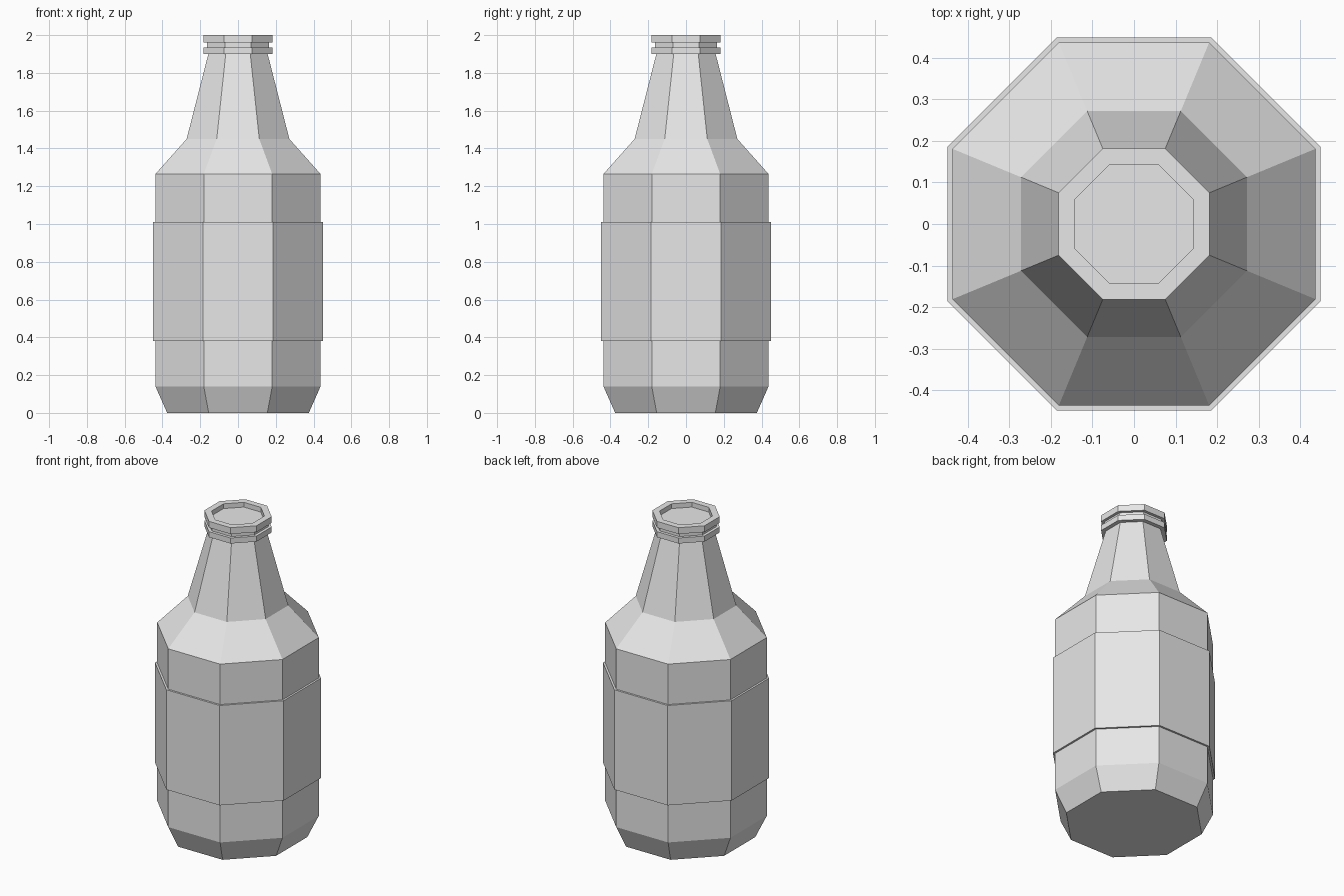
import bpy, bmesh, math

SIDES = 8

cube = bpy.data.objects.get("Cube")
if cube:
    bpy.data.objects.remove(cube, do_unlink=True)

grey = bpy.data.materials.new("plain grey")
grey.use_nodes = True
grey.diffuse_color = (0.8, 0.8, 0.8, 1)
grey.node_tree.nodes["Principled BSDF"].inputs["Base Color"].default_value = (0.8, 0.8, 0.8, 1)


def lathe(name, profile, closed=False):
    """Octagonal solid from (flat-side distance, height) points; closed makes a ring."""
    bm = bmesh.new()
    loops = []
    for apothem, z in profile:
        r = apothem / math.cos(math.pi / SIDES)
        angles = [(i + 0.5) * math.tau / SIDES for i in range(SIDES)]
        loops.append([bm.verts.new((r * math.cos(a), r * math.sin(a), z)) for a in angles])
    pairs = list(zip(loops, loops[1:]))
    if closed:
        pairs.append((loops[-1], loops[0]))
    else:
        bm.faces.new(loops[0][::-1])
        bm.faces.new(loops[-1])
    for low, high in pairs:
        for i in range(SIDES):
            j = (i + 1) % SIDES
            bm.faces.new((low[i], low[j], high[j], high[i]))
    bmesh.ops.recalc_face_normals(bm, faces=bm.faces)
    mesh = bpy.data.meshes.new(name)
    bm.to_mesh(mesh)
    bm.free()
    mesh.materials.append(grey)
    obj = bpy.data.objects.new(name, mesh)
    bpy.context.collection.objects.link(obj)
    return obj


# Bottle: chamfered base, straight body, shoulder, neck, ringed mouth with a recess
lathe("bottle", [
    (0.375, 0), (0.437, 0.14), (0.437, 1.265), (0.272, 1.45), (0.157, 1.9),
    (0.182, 1.9), (0.182, 1.935), (0.164, 1.935), (0.164, 1.96),
    (0.182, 1.96), (0.182, 2.0), (0.143, 2.0), (0.143, 1.97),
])

# Raised band wrapped round the body
lathe("label_band", [(0.43, 0.38), (0.449, 0.38), (0.449, 1.01), (0.43, 1.01)], closed=True)
